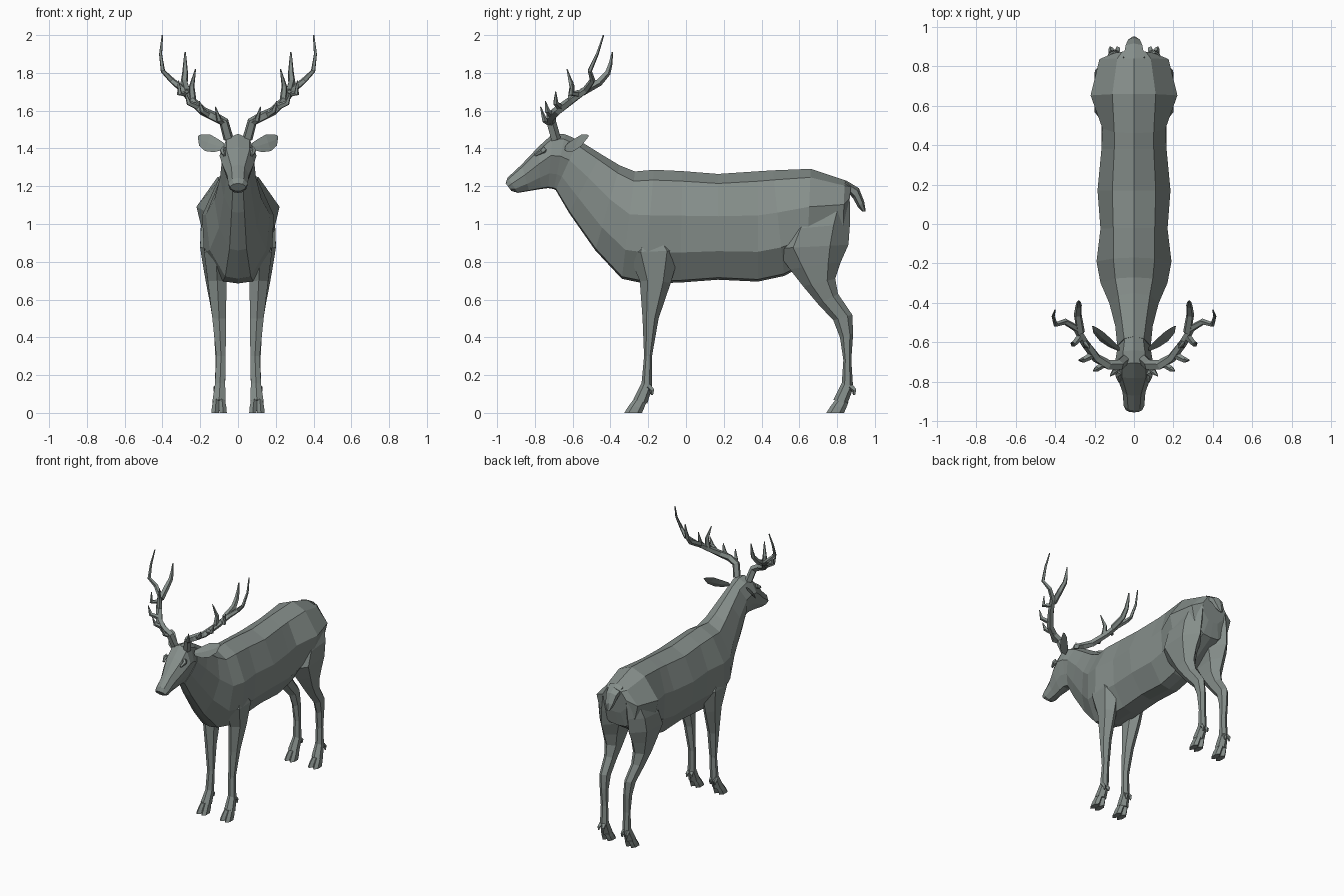
import bpy, bmesh, math
from mathutils import Vector

# Dark grey-green coat
coat = bpy.data.materials.new("coat")
coat.diffuse_color = (.235, .27, .255, 1)


def loft(name, strands, mirror=False):
    """Skin each strand (a list of equal-sized rings) and cap both ends."""
    bm = bmesh.new()
    for rings in strands:
        rows = [[bm.verts.new(p) for p in ring] for ring in rings]
        n = len(rows[0])
        for a, b in zip(rows, rows[1:]):
            for i in range(n):
                j = (i + 1) % n
                bm.faces.new((a[i], a[j], b[j], b[i]))
        bm.faces.new(rows[0][::-1])
        bm.faces.new(rows[-1])
    bmesh.ops.recalc_face_normals(bm, faces=bm.faces)
    me = bpy.data.meshes.new(name)
    bm.to_mesh(me)
    bm.free()
    me.materials.append(coat)
    ob = bpy.data.objects.new(name, me)
    bpy.context.collection.objects.link(ob)
    if mirror:
        ob.modifiers.new("Mirror", 'MIRROR')
    return ob


def body_ring(yt, zt, yb, zb, wt, wm, wl):
    """Symmetric ring from a top point to a bottom point with three half-widths."""
    top, bot = Vector((0, yt, zt)), Vector((0, yb, zb))
    half = [(wt, .09), (wm, .4), (wl, .73), (wl * .45, .98)]
    pt = lambda x, t: top.lerp(bot, t) + Vector((x, 0, 0))
    return ([pt(0, 0)] + [pt(w, t) for w, t in half] + [pt(0, 1)]
            + [pt(-w, t) for w, t in reversed(half)])


def limb_ring(yf, zf, yb, zb, x, w, n=6):
    """Ring spanning a front and a back outline point, half-width w about x."""
    f, b = Vector((x, yf, zf)), Vector((x, yb, zb))
    ring = []
    for i in range(n):
        a = 2 * math.pi * i / n
        ring.append(f.lerp(b, .5 - .5 * math.cos(a)) + Vector((w * 1.15 * math.sin(a), 0, 0)))
    return ring


def tube(path, r0, r1, n=5):
    """Tube rings along a path, thick for most of it and pointed at the end."""
    pts = [Vector(p) for p in path]
    rings = []
    for k, p in enumerate(pts):
        d = (pts[min(k + 1, len(pts) - 1)] - pts[max(k - 1, 0)]).normalized()
        u = d.cross(Vector((.3, 1, 0))).normalized()
        v = d.cross(u)
        r = r0 + (r1 - r0) * (k / (len(pts) - 1)) ** 1.7
        rings.append([p + r * (math.cos(a) * u + math.sin(a) * v)
                      for a in (2 * math.pi * i / n for i in range(n))])
    return rings


# Torso and neck, rump to throat
torso = [
    (.875, 1.215, .855, 1.02, .06, .10, .09),
    (.84, 1.232, .83, .91, .085, .175, .15),
    (.66, 1.292, .64, .79, .11, .22, .18),
    (.46, 1.284, .52, .725, .10, .16, .165),
    (.38, 1.279, .38, .695, .10, .165, .165),
    (.17, 1.265, .17, .705, .11, .185, .165),
    (-.02, 1.28, -.03, .69, .105, .17, .16),
    (-.17, 1.287, -.22, .685, .105, .19, .18),
    (-.27, 1.278, -.34, .71, .095, .17, .15),
    (-.35, 1.31, -.48, .86, .08, .125, .10),
    (-.45, 1.37, -.62, 1.06, .065, .095, .075),
    (-.57, 1.445, -.69, 1.18, .05, .085, .06)]
loft("body_and_neck", [[body_ring(*r) for r in torso]])

# Head, nape to nose
head = [
    (-.56, 1.44, -.67, 1.17, .045, .08, .05),
    (-.64, 1.475, -.70, 1.185, .055, .09, .06),
    (-.705, 1.478, -.73, 1.19, .06, .098, .065),
    (-.78, 1.41, -.77, 1.185, .06, .085, .06),
    (-.87, 1.315, -.83, 1.175, .035, .058, .045),
    (-.945, 1.245, -.89, 1.165, .03, .052, .045),
    (-.955, 1.215, -.925, 1.175, .024, .042, .037)]
loft("head", [[body_ring(*r) for r in head]])

# Legs, top to pastern
fore = [
    (-.22, .98, -.16, .98, .11, .04),
    (-.31, .85, -.03, .86, .118, .062),
    (-.245, .70, -.08, .69, .11, .05),
    (-.23, .50, -.145, .50, .10, .036),
    (-.222, .30, -.18, .30, .09, .025),
    (-.235, .16, -.18, .13, .095, .027),
    (-.28, .07, -.205, .05, .10, .035)]
hind = [
    (.64, 1.08, .868, 1.12, .10, .065),
    (.52, .97, .868, 1.0, .112, .085),
    (.47, .87, .86, .89, .118, .083),
    (.55, .76, .82, .80, .122, .062),
    (.62, .67, .79, .71, .12, .048),
    (.70, .575, .805, .63, .115, .035),
    (.78, .49, .88, .52, .105, .03),
    (.815, .40, .885, .42, .10, .026),
    (.833, .28, .875, .28, .095, .024),
    (.825, .16, .885, .13, .095, .027),
    (.78, .07, .855, .05, .10, .035)]
loft("front_legs", [[limb_ring(*r) for r in fore]], True)
loft("hind_legs", [[limb_ring(*r) for r in hind]], True)

# Cloven hooves and dewclaws
for name, y in (("front_hooves", -.285), ("hind_hooves", .785)):
    parts = []
    for s in (-1, 1):
        parts.append([limb_ring(y + .01, .075, y + .075, .055, .10 + s * .015, .016),
                      limb_ring(y - .02, .035, y + .065, .03, .10 + s * .019, .019),
                      limb_ring(y - .042, 0, y + .052, 0, .10 + s * .021, .02)])
        parts.append(tube([(.10 + s * .014, y + .085, .14), (.10 + s * .018, y + .105, .12),
                           (.10 + s * .018, y + .105, .095)], .016, .006, 4))
    loft(name, parts, True)

# Tail
loft("tail", [[limb_ring(*r) for r in [
    (.84, 1.19, .845, 1.232, 0, .055), (.885, 1.135, .915, 1.19, 0, .042),
    (.91, 1.09, .943, 1.12, 0, .03), (.935, 1.065, .952, 1.065, 0, .01)]]])

# Ears: cupped leaves, upper edge leaning back and in
ear = []
for x, y, z, h, t in [(.08, -.635, 1.41, .018, .018), (.12, -.61, 1.415, .035, .022),
                      (.165, -.575, 1.43, .044, .018), (.20, -.54, 1.445, .03, .01),
                      (.21, -.52, 1.462, .008, .004)]:
    ear.append([(x - h * .4, y + h * .5, z + h), (x - t * .3, y - t * .3, z),
                (x + h * .2, y - h * .4, z - h), (x + t * .7, y + t, z)])
loft("ears", [ear], True)

# Brow ridges over the eyes
loft("eyes", [tube([(.072, -.75, 1.395), (.082, -.765, 1.385), (.072, -.80, 1.365)], .018, .008, 5)], True)

# Antlers: main beam, upper fork and tines
beam = [(.05, -.69, 1.45), (.075, -.715, 1.54), (.13, -.715, 1.57), (.19, -.68, 1.60),
        (.25, -.60, 1.66), (.29, -.53, 1.71), (.35, -.495, 1.76), (.398, -.51, 1.81),
        (.41, -.47, 1.90), (.40, -.437, 2.0)]
fork = [(.27, -.55, 1.70), (.285, -.46, 1.75), (.28, -.415, 1.80), (.28, -.40, 1.85),
        (.28, -.39, 1.91)]
tines = [
    [(.075, -.71, 1.53), (.10, -.75, 1.55), (.12, -.77, 1.62)],
    [(.14, -.70, 1.57), (.19, -.735, 1.60), (.205, -.745, 1.65)],
    [(.20, -.66, 1.615), (.26, -.69, 1.64), (.28, -.69, 1.70)],
    [(.24, -.61, 1.66), (.245, -.605, 1.73), (.225, -.63, 1.82)],
    [(.27, -.57, 1.69), (.31, -.61, 1.69), (.315, -.60, 1.76)]]
loft("antlers", [tube(beam, .028, .004), tube(fork, .022, .004)]
     + [tube(t, .02, .003) for t in tines], True)
